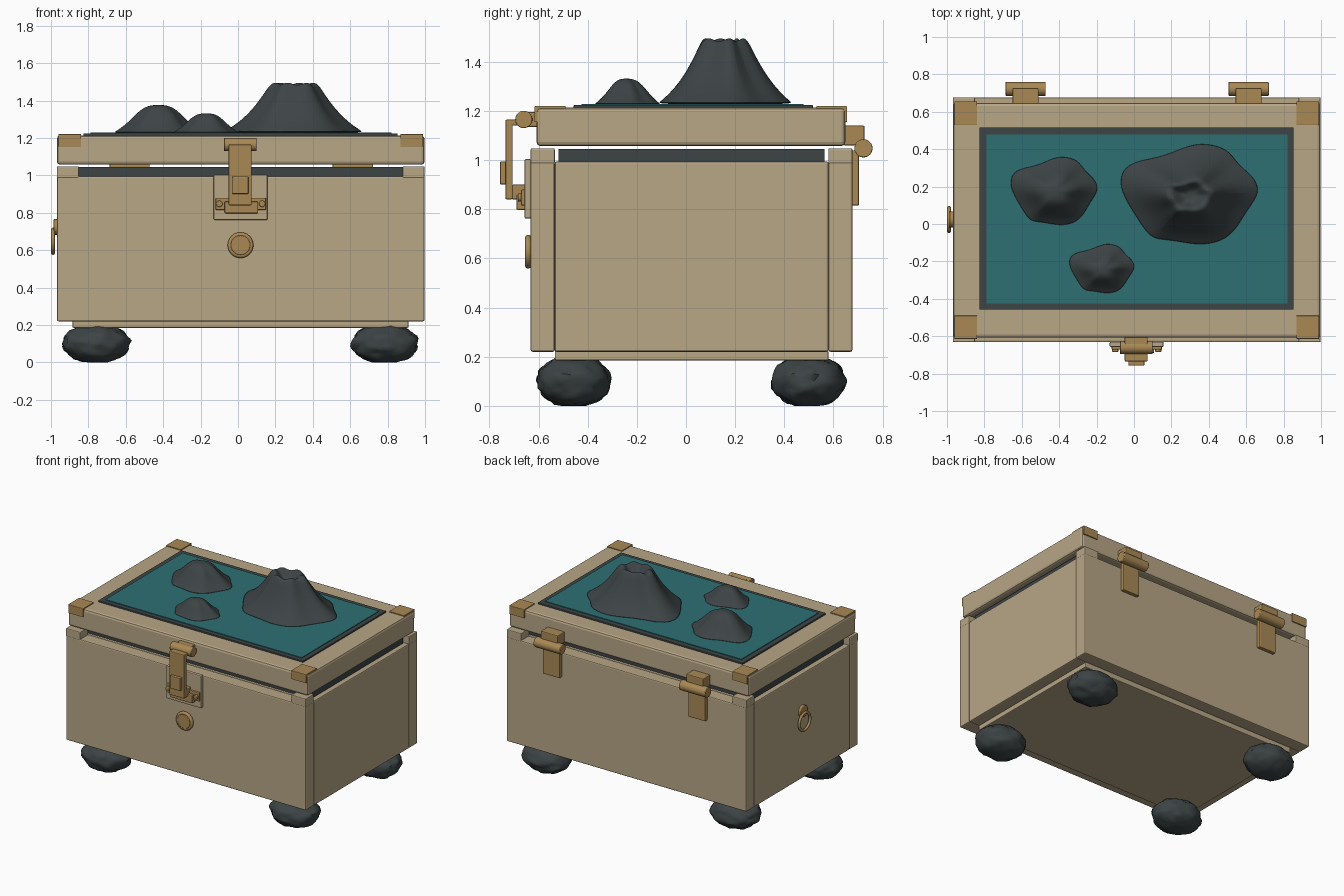
import bpy, bmesh
from math import sin, cos, pi, radians
from mathutils import Vector, noise

default = bpy.data.objects.get("Cube")
if default:
    bpy.data.objects.remove(default, do_unlink=True)


def material(name, rgb):
    m = bpy.data.materials.new(name)
    m.use_nodes = True
    color = (*rgb, 1)
    m.diffuse_color = color
    bsdf = m.node_tree.nodes["Principled BSDF"]
    bsdf.inputs["Base Color"].default_value = color
    bsdf.inputs["Roughness"].default_value = 0.7
    return m


TAN = material("tan_wood", (0.48, 0.385, 0.24))
BRASS = material("brass", (0.40, 0.25, 0.09))
DARK = material("dark_stone", (0.047, 0.058, 0.06))
TEAL = material("teal_water", (0.027, 0.16, 0.17))
MID = 0.0145  # chest centre line


def finish(name, bm, mat, smooth=False):
    mesh = bpy.data.meshes.new(name)
    bmesh.ops.recalc_face_normals(bm, faces=bm.faces)
    bm.to_mesh(mesh)
    bm.free()
    mesh.materials.append(mat)
    ob = bpy.data.objects.new(name, mesh)
    bpy.context.collection.objects.link(ob)
    if smooth:
        bpy.ops.object.select_all(action="DESELECT")
        ob.select_set(True)
        bpy.context.view_layer.objects.active = ob
        bpy.ops.object.shade_smooth_by_angle(angle=radians(40))
    return ob


def box(name, x, y, z, mat, bevel=0.006):
    """Bevelled box spanning three (low, high) ranges."""
    bm = bmesh.new()
    bmesh.ops.create_cube(bm, size=1)
    for v in bm.verts:
        v.co = [(lo + hi) / 2 + c * (hi - lo) for c, (lo, hi) in zip(v.co, (x, y, z))]
    ob = finish(name, bm, mat)
    if bevel:
        mod = ob.modifiers.new("bevel", "BEVEL")
        mod.width = bevel
        mod.segments = 2
    return ob


def rod(name, center, radius, length, axis, mat, bevel=0.004):
    bm = bmesh.new()
    bmesh.ops.create_cone(bm, cap_ends=True, segments=32, radius1=radius,
                          radius2=radius, depth=length)
    turn = Vector(axis).to_track_quat("Z", "Y")
    for v in bm.verts:
        v.co = turn @ v.co + Vector(center)
    ob = finish(name, bm, mat, True)
    mod = ob.modifiers.new("bevel", "BEVEL")
    mod.width = bevel
    mod.segments = 2
    return ob


def ring(name, center, radius, tube, axis, mat):
    bpy.ops.mesh.primitive_torus_add(
        major_radius=radius, minor_radius=tube, major_segments=32, minor_segments=10,
        location=center, rotation=Vector(axis).to_track_quat("Z", "Y").to_euler())
    ob = bpy.context.object
    ob.name = name
    ob.data.materials.append(mat)
    bpy.ops.object.shade_smooth_by_angle(angle=radians(60))


# Chest body
WIDE = (-0.968, 0.997)
box("body_core", WIDE, (-0.534, 0.58), (0.22, 0.995), TAN, 0.008)
box("front_board", WIDE, (-0.632, -0.534), (0.22, 0.995), TAN, 0.008)
box("back_board", WIDE, (0.58, 0.677), (0.22, 0.995), TAN, 0.008)
box("base_plate", (-0.885, 0.912), (-0.534, 0.58), (0.185, 0.225), TAN)
box("dark_lining", (-0.93, 0.96), (-0.518, 0.563), (0.98, 1.045), DARK, 0)

# Lid with its inlaid panel
box("lid", WIDE, (-0.608, 0.648), (1.057, 1.213), TAN, 0.016)
box("panel_frame", (-0.826, 0.853), (-0.457, 0.516), (1.2, 1.224), DARK, 0.002)
box("water_panel", (-0.789, 0.82), (-0.425, 0.479), (1.215, 1.229), TEAL, 0)

# Corner blocks, lid brackets and stone feet
for side, sx in (("right", -1), ("left", 1)):
    for end, sy in (("front", -1), ("back", 1)):
        tag = f"{end}_{side}"
        xs = sorted((MID + sx * 0.983, MID + sx * 0.865))
        ys = sorted((0.0225 + sy * 0.6545, 0.0225 + sy * 0.5565))
        box("corner_block_" + tag, xs, ys, (0.985, 1.048), TAN)
        xs = sorted((MID + sx * 0.975, MID + sx * 0.853))
        ys = sorted((0.02 + sy * 0.634, 0.02 + sy * 0.51))
        box("bracket_top_" + tag, xs, ys, (1.208, 1.22), BRASS, 0.002)
        ys = sorted((0.02 + sy * 0.636, 0.02 + sy * 0.62))
        box("bracket_flap_" + tag, xs, ys, (1.155, 1.219), BRASS, 0.002)

        bm = bmesh.new()
        bmesh.ops.create_icosphere(bm, subdivisions=4, radius=1)
        for v in bm.verts:
            n = v.co.normalized()
            lump = 1 + 0.09 * noise.noise(n * 2.3 + Vector((sx * 4, sy * 7, 1)))
            lump += 0.05 * noise.noise(n * 5 + Vector((sx, sy, 3)))
            z = max(-1, min(0.93, n.z * lump * 1.05))
            v.co = (MID + sx * 0.771 + n.x * lump * 0.178,
                    0.022 + sy * 0.478 + n.y * lump * 0.149, 0.101 + z * 0.101)
        finish("stone_foot_" + tag, bm, DARK, True)

# Rocky islands: one wobbly outline, lofted up a slope profile
OUTLINE = [(71, 4), (62, 20), (47, 30), (38, 46), (10, 52), (-10, 45), (-30, 37),
           (-52, 34), (-68, 26), (-70, 8), (-60, -10), (-48, -28), (-38, -42),
           (-18, -42), (8, -48), (32, -44), (46, -32), (56, -14)]
PEAK = [(1.02, 0), (1, 0.03), (0.84, 0.2), (0.65, 0.47), (0.46, 0.8), (0.28, 1), (0.07, 1.05)]
CRATER = [(1.02, 0), (1, 0.03), (0.85, 0.16), (0.65, 0.4), (0.46, 0.74), (0.35, 1.0),
          (0.25, 1.02), (0.15, 0.84), (0.05, 0.8)]


def island(name, cx, cy, rx, ry, height, profile, wave):
    bm = bmesh.new()
    rows = []
    for scale, h in profile:
        row = []
        for i, (px, py) in enumerate(OUTLINE):
            flute = 1 + 0.07 * sin(i * pi * 0.67) * (1 - abs(2 * scale - 1))
            lift = wave * sin(i * 2.1) * max(0, 1 - abs(scale - 0.3) * 6)
            row.append(bm.verts.new((cx + px / 70 * rx * scale * flute,
                                     cy + py / 50 * ry * scale * flute,
                                     1.227 + h * height + lift)))
        rows.append(row)
    count = len(OUTLINE)
    for low, high in zip(rows, rows[1:]):
        for i in range(count):
            j = (i + 1) % count
            bm.faces.new((low[i], low[j], high[j], high[i]))
    bm.faces.new(rows[-1])
    bm.faces.new(rows[0][::-1])
    ob = finish(name, bm, DARK, True)
    ob.modifiers.new("subdivision", "SUBSURF").levels = 2
    ob.modifiers["subdivision"].render_levels = 2


island("crater_island", 0.30, 0.15, 0.38, 0.28, 0.262, CRATER, 0.018)
island("middle_island", -0.425, 0.17, 0.24, 0.19, 0.143, PEAK, 0)
island("small_island", -0.17, -0.243, 0.18, 0.137, 0.1, PEAK, 0)

# Front latch
box("latch_back_plate", (-0.13, 0.158), (-0.657, -0.63), (0.762, 1.004), TAN)
box("latch_base", (-0.12, 0.15), (-0.672, -0.65), (0.815, 0.88), BRASS)
box("latch_catch", (-0.072, 0.108), (-0.69, -0.65), (0.797, 0.86), BRASS)
box("latch_hook", (-0.045, 0.072), (-0.71, -0.65), (0.84, 0.9), BRASS)
for side, x in (("right", -0.1), ("left", 0.129)):
    rod("latch_bolt_" + side, (x, -0.674, 0.848), 0.017, 0.02, (0, 1, 0), BRASS)
box("latch_strap", (-0.05, 0.073), (-0.735, -0.705), (0.84, 1.165), BRASS)
box("latch_strap_top", (-0.05, 0.073), (-0.735, -0.66), (1.14, 1.165), BRASS)
box("latch_tab", (-0.03, 0.056), (-0.757, -0.73), (0.9, 0.995), BRASS)
rod("latch_barrel", (0.0125, -0.66, 1.165), 0.035, 0.175, (1, 0, 0), BRASS)
box("latch_mount", (-0.05, 0.073), (-0.655, -0.6), (1.135, 1.195), BRASS)

# Round front knob
rod("knob_disc", (0.0135, -0.642, 0.627), 0.053, 0.028, (0, 1, 0), BRASS)
ring("knob_rim", (0.0135, -0.642, 0.627), 0.056, 0.013, (0, 1, 0), BRASS)

# Pull ring on the right side
rod("pull_ring_mount", (-0.975, 0.024, 0.723), 0.043, 0.024, (1, 0, 0), BRASS)
ring("pull_ring", (-0.989, 0.024, 0.648), 0.063, 0.01, (1, 0, 0), BRASS)

# Rear hinges
for side, x in (("right", -0.58), ("left", 0.6125)):
    rod("hinge_barrel_" + side, (x, 0.722, 1.048), 0.037, 0.216, (1, 0, 0), BRASS)
    box("hinge_block_" + side, (x - 0.07, x + 0.07), (0.64, 0.727), (1.06, 1.14), BRASS)
    box("hinge_plate_" + side, (x - 0.07, x + 0.07), (0.675, 0.704), (0.815, 1.04), BRASS)
